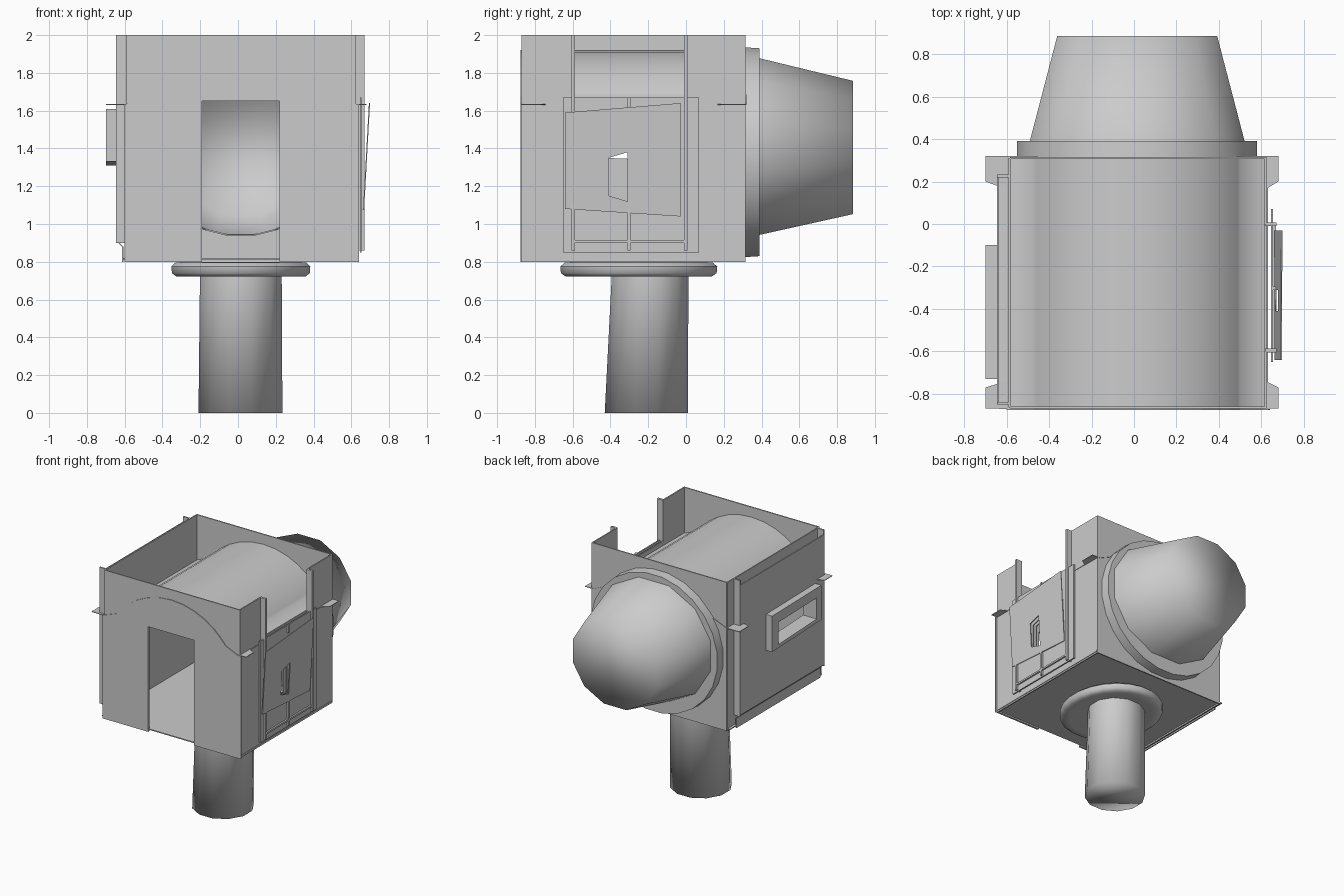
import bpy, bmesh, math
from mathutils import Vector

if "Cube" in bpy.data.objects:
    bpy.data.objects.remove(bpy.data.objects["Cube"])


def finish(name, bm, smooth=None):
    bmesh.ops.recalc_face_normals(bm, faces=bm.faces)
    me = bpy.data.meshes.new(name)
    bm.to_mesh(me)
    bm.free()
    ob = bpy.data.objects.new(name, me)
    bpy.context.collection.objects.link(ob)
    if smooth:
        bpy.ops.object.select_all(action='DESELECT')
        ob.select_set(True)
        bpy.context.view_layer.objects.active = ob
        bpy.ops.object.shade_smooth_by_angle(angle=math.radians(smooth))
    return ob


def rect(a0, a1, b0, b1):
    return [(a0, b0), (a1, b0), (a1, b1), (a0, b1)]


def ellipse(cx, cz, rx, rz, n):
    return [(cx + rx * math.cos(2 * math.pi * (i + .5) / n),
             cz + rz * math.sin(2 * math.pi * (i + .5) / n)) for i in range(n)]


def plate(name, axis, at, loops, thick):
    """Flat sheet across the given axis; the first loop is the outline, others are holes."""
    bm = bmesh.new()
    for loop in loops:
        vs = []
        for a, b in loop:
            co = {'x': (at, a, b), 'y': (a, at, b), 'z': (a, b, at)}[axis]
            vs.append(bm.verts.new(co))
        for i in range(len(vs)):
            bm.edges.new((vs[i - 1], vs[i]))
    nrm = {'x': Vector((1, 0, 0)), 'y': Vector((0, 1, 0)), 'z': Vector((0, 0, 1))}[axis]
    bmesh.ops.triangle_fill(bm, use_beauty=True, edges=bm.edges[:], normal=nrm)
    ext = bmesh.ops.extrude_face_region(bm, geom=bm.faces[:], use_keep_orig=True)
    for v in ext['geom']:
        if isinstance(v, bmesh.types.BMVert):
            v.co += nrm * thick
    return finish(name, bm)


def box(name, x0, x1, y0, y1, z0, z1):
    return plate(name, 'z', z0, [rect(x0, x1, y0, y1)], z1 - z0)


def rings(name, loops, caps=(True, True), smooth=60):
    """Skin a list of closed 3D rings."""
    bm = bmesh.new()
    vs = [[bm.verts.new(p) for p in lp] for lp in loops]
    n = len(vs[0])
    for r, s in zip(vs, vs[1:]):
        for i in range(n):
            bm.faces.new((r[i - 1], r[i], s[i], s[i - 1]))
    if caps[0]:
        bm.faces.new(vs[0])
    if caps[1]:
        bm.faces.new(vs[-1])
    return finish(name, bm, smooth)


# Arched profile shared by the roof vault and the front facing
prof = [(-.635, 1.632), (-.58, 1.635), (-.47, 1.68)]
R = .61
for i in range(1, 14):
    x = -.485 * math.cos(math.pi * i / 14)
    prof.append((.015 + x, 1.92 - R + math.sqrt(R * R - x * x)))
prof += [(.50, 1.68), (.60, 1.635), (.63, 1.632)]

# Box shell: front with doorway, back with round opening, sides and floor
foot = [(-.585, .8), (-.19, .8), (-.19, 1.65), (.22, 1.65), (.22, .8), (.625, .8)]
plate('front_wall', 'y', -.87, [foot + [(.625, 2), (-.585, 2)]], .01)
plate('front_arch_facing', 'y', -.876,
      [[(-.6, .8)] + foot[1:-1] + [(.64, .8), (.64, 1.632)] + prof[::-1][1:-2] + [(-.6, 1.633)]],
      .005)
plate('back_wall', 'y', .305,
      [rect(-.585, .625, .8, 2), ellipse(.015, 1.41, .51, .475, 24)], .01)
slot = [(-.67, 1.36), (-.18, 1.34), (-.18, 1.52), (-.67, 1.53)]
plate('left_wall', 'x', -.59, [rect(-.865, .31, .8, 2), slot], .01)
hatch = [(-.41, 1.15), (-.31, 1.12), (-.31, 1.38), (-.41, 1.35)]
right = [(-.865, .8), (.31, .8), (.31, 2), (0, 2), (0, 1.67), (-.6, 1.67), (-.6, 2), (-.865, 2)]
plate('right_wall', 'x', .615, [right, hatch], .01)
plate('floor', 'z', .812, [rect(-.61, .63, -.865, .31)], .008)

# Left side: outer panel with a tucked-in foot and a projecting slot frame
plate('left_panel', 'x', -.645, [rect(-.84, .23, .91, 1.96), slot], .01)
plate('left_panel_foot', 'y', -.84, [[(-.615, .8), (-.606, .8), (-.606, .88),
                                      (-.636, .91), (-.645, .91), (-.615, .88)]], 1.07)
for y in (-.85, .22):
    box('left_corner_strip', -.645, -.585, y, y + .012, .9, 2)
outer = [(-.73, 1.33), (-.1, 1.31), (-.1, 1.6), (-.73, 1.61)]
rings('slot_frame', [[(-.64, *p) for p in outer], [(-.70, *p) for p in outer],
                     [(-.70, *p) for p in slot], [(-.585, *p) for p in slot]],
      (False, False), 20)

# Right side: post return strips, panel, ribs and slanted shutter
for y in (-.605, -.01):
    box('opening_post_strip', .618, .67, y, y + .018, .86, 2)
plate('right_panel', 'x', .645, [rect(-.65, .07, .85, 1.67), hatch], .01)
box('panel_mullion', .65, .668, -.31, -.295, .86, 1.1)
box('panel_mullion_top', .65, .668, -.31, -.295, 1.61, 1.67)
box('panel_low_rib', .65, .668, -.59, 0, .9, .914)
shutter = [(-.64, 1.08), (-.03, 1.04), (-.03, 1.64), (-.64, 1.59)]
sh = plate('slanted_shutter', 'x', .66, [shutter, hatch], .006)
for v in sh.data.vertices:
    v.co.x += (v.co.z - 1.04) / .6 * .033

# Vaulted roof sheet, with small eave corners poking through the walls
bm = bmesh.new()
pairs = [(bm.verts.new((x, -.872, z)), bm.verts.new((x, .32, z))) for x, z in prof]
for p, q in zip(pairs, pairs[1:]):
    bm.faces.new((p[0], q[0], q[1], p[1]))
vault = finish('vaulted_roof', bm)
vault.data.polygons.foreach_set('use_smooth', [True] * len(vault.data.polygons))
for side, xo, xi in (('left', -.70, -.60), ('right', .68, .62)):
    for end, ya, yb in (('front', -.87, -.77), ('rear', .32, .2)):
        y_in = ya + (yb - ya) * 1.3
        plate('eave_corner_%s_%s' % (side, end), 'z', 1.63,
              [[(xo, ya), (xo, yb), (xi, y_in), (xi, ya)]], .005)

# Rear collar and tapered drum


def yring(y, rx, rz, cz, n):
    return [(x, y, z) for x, z in ellipse(.015, cz, rx, rz, n)]


rings('rear_collar', [yring(.312, .57, .56, 1.38, 24), yring(.39, .57, .555, 1.38, 24),
                      yring(.39, .50, .47, 1.41, 24)], (False, False), 40)
rings('rear_drum', [yring(.385, .525, .485, 1.41, 12), yring(.885, .39, .365, 1.405, 12)],
      (False, True), 120)

# Pole and rounded flange


def zring(z, rx, ry, cx, cy, n):
    return [(x, y, z) for x, y in ellipse(cx, cy, rx, ry, n)]


rings('pole', [zring(0, .23, .228, .013, -.21, 12), zring(.73, .224, .21, .015, -.19, 12)],
      (True, False), 120)
rings('pole_flange', [zring(z, r, r * 1.13, .015, -.25, 24) for z, r in
                      ((.735, .2), (.722, .30), (.722, .345), (.74, .368),
                       (.775, .371), (.795, .35), (.80, .30))], smooth=50)
